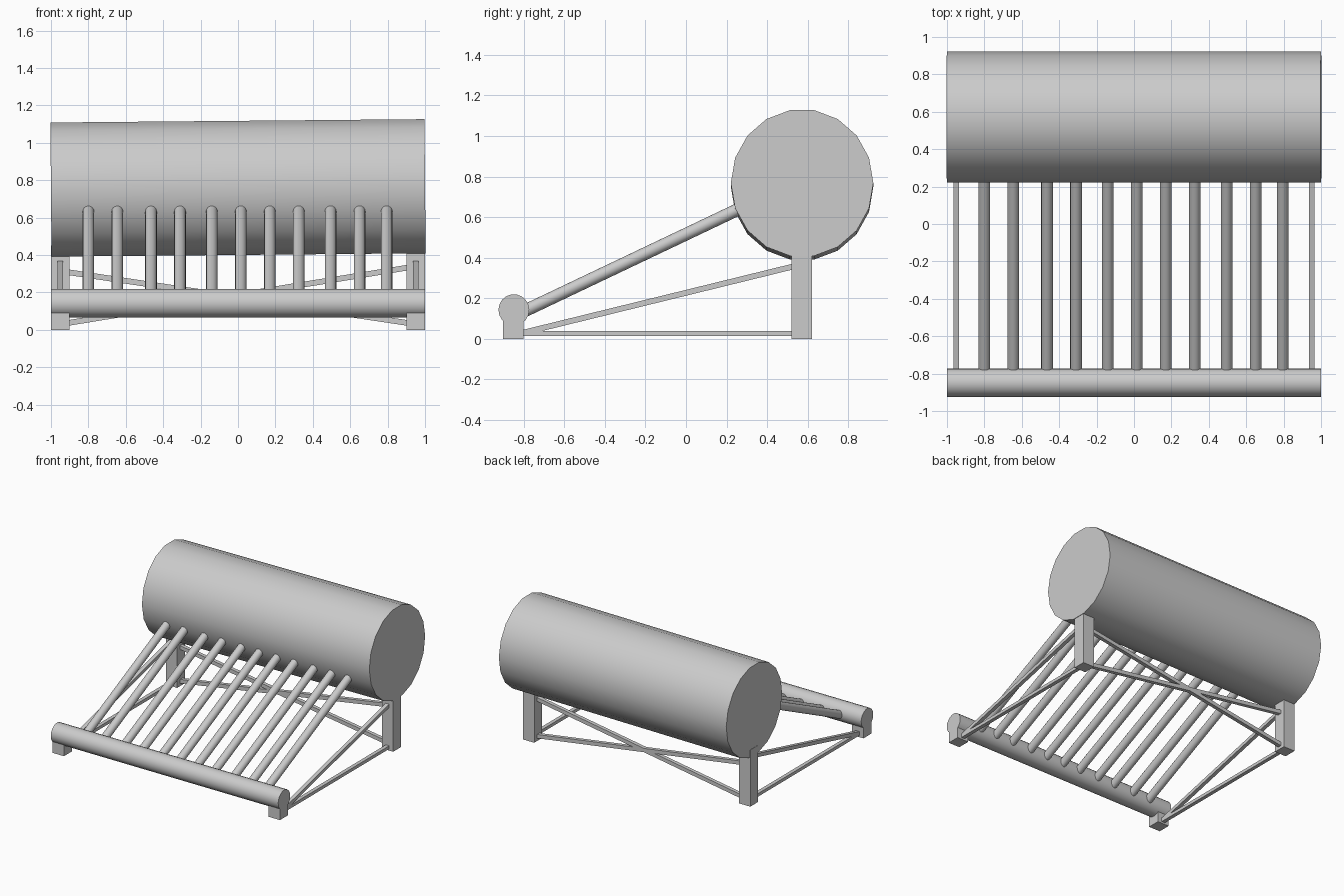
import bpy
import bmesh
import math
from mathutils import Vector, Matrix

if "Cube" in bpy.data.objects:
    bpy.data.objects.remove(bpy.data.objects["Cube"])

# One grey for everything
grey = bpy.data.materials.new("plain_grey")
grey.use_nodes = True
colour = (0.6, 0.6, 0.6, 1)
grey.diffuse_color = colour
grey.node_tree.nodes["Principled BSDF"].inputs["Base Color"].default_value = colour


def finish(name, bm, smooth):
    mesh = bpy.data.meshes.new(name)
    bm.to_mesh(mesh)
    bm.free()
    mesh.materials.append(grey)
    obj = bpy.data.objects.new(name, mesh)
    bpy.context.collection.objects.link(obj)
    if smooth:
        bpy.ops.object.select_all(action="DESELECT")
        obj.select_set(True)
        bpy.context.view_layer.objects.active = obj
        bpy.ops.object.shade_smooth_by_angle(angle=math.radians(35))
    return obj


def frame(a, b, side):
    """Matrix whose z runs from a to b and whose x stays close to side."""
    z = (b - a).normalized()
    y = z.cross(side).normalized()
    x = y.cross(z)
    return Matrix.Translation((a + b) / 2) @ Matrix((x, y, z)).transposed().to_4x4()


def cylinder(name, a, b, rx, ry, sides, side):
    a, b = Vector(a), Vector(b)
    bm = bmesh.new()
    bmesh.ops.create_cone(bm, cap_ends=True, segments=sides, radius1=1, radius2=1,
                          depth=(b - a).length)
    bm.transform(frame(a, b, Vector(side)) @ Matrix.Diagonal((rx, ry, 1, 1)))
    return finish(name, bm, True)


def bar(name, a, b, width, depth, side):
    a, b = Vector(a), Vector(b)
    bm = bmesh.new()
    bmesh.ops.create_cube(bm, size=1)
    bm.transform(frame(a, b, Vector(side)) @ Matrix.Diagonal((width, depth, (b - a).length, 1)))
    return finish(name, bm, False)


UP, ACROSS = (0, 0, 1), (1, 0, 0)
TANK_Y, PIPE_Y = 0.572, -0.848

# Water tank, slightly higher at its left end, and lower manifold pipe
cylinder("water_tank", (-1, TANK_Y, 0.75), (1, TANK_Y, 0.768), 0.364, 0.351, 18, UP)
cylinder("manifold_pipe", (-1, PIPE_Y, 0.143), (1, PIPE_Y, 0.143), 0.077, 0.076, 18, UP)

# Collector tubes
for i, x in enumerate((-0.8, -0.645, -0.465, -0.31, -0.14, 0.015,
                       0.17, 0.325, 0.495, 0.65, 0.795)):
    cylinder(f"collector_tube_{i + 1}", (x, -0.82, 0.126), (x, 0.32, 0.668),
             0.031, 0.031, 16, ACROSS)

# Legs and side braces
for s, label in ((-1, "right"), (1, "left")):
    x = 0.95 * s
    bar(f"front_leg_{label}", (x, -0.851, 0), (x, -0.851, 0.12), 0.1, 0.1, ACROSS)
    bar(f"rear_leg_{label}", (x, 0.571, 0), (x, 0.571, 0.45), 0.1, 0.1, ACROSS)
    bar(f"floor_brace_{label}", (x, -0.82, 0.026), (x, 0.55, 0.026), 0.03, 0.025, ACROSS)
    bar(f"sloping_brace_{label}", (x, -0.82, 0.026), (x, 0.55, 0.362), 0.03, 0.028, ACROSS)
    # Crossed rear braces
    top = 0.335 if s > 0 else 0.31
    bar(f"rear_cross_brace_{label}", (0.92 * s, TANK_Y, top), (-0.92 * s, TANK_Y, 0.035),
        0.03, 0.03, UP)
